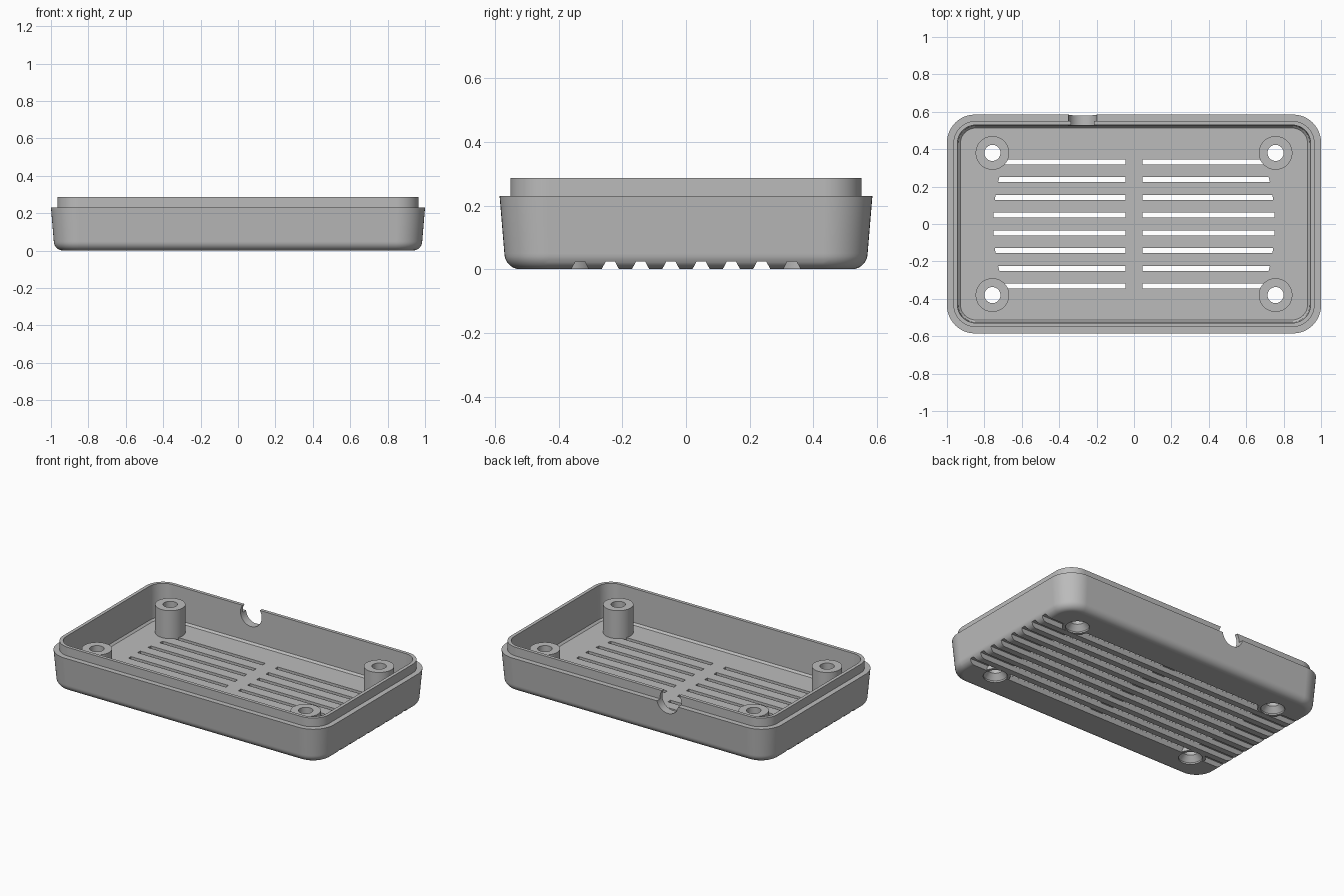
import bpy, bmesh, math

cube = bpy.data.objects.get("Cube")
if cube:
    bpy.data.objects.remove(cube, do_unlink=True)

grey = bpy.data.materials.new("grey plastic")
grey.use_nodes = True
grey.diffuse_color = (0.5, 0.5, 0.5, 1)
grey.node_tree.nodes["Principled BSDF"].inputs["Base Color"].default_value = (0.5, 0.5, 0.5, 1)


def finish(bm, name):
    bmesh.ops.recalc_face_normals(bm, faces=bm.faces[:])
    mesh = bpy.data.meshes.new(name)
    bm.to_mesh(mesh)
    bm.free()
    mesh.materials.append(grey)
    obj = bpy.data.objects.new(name, mesh)
    bpy.context.collection.objects.link(obj)
    return obj


def loft(bm, rings):
    """Skin a list of equal-length point rings and cap both ends."""
    loops = [[bm.verts.new(p) for p in ring] for ring in rings]
    n = len(loops[0])
    for a, b in zip(loops, loops[1:]):
        for i in range(n):
            j = (i + 1) % n
            bm.faces.new((a[i], a[j], b[j], b[i]))
    bm.faces.new(loops[0])
    bm.faces.new(loops[-1])


def rounded_ring(inset, z, radius, steps=12):
    ring = []
    for k, (sx, sy) in enumerate([(1, 1), (-1, 1), (-1, -1), (1, -1)]):
        cx = sx * (HALF_X - inset - radius)
        cy = sy * (HALF_Y - inset - radius)
        for i in range(steps + 1):
            a = math.pi / 2 * (k + i / steps)
            ring.append((cx + radius * math.cos(a), cy + radius * math.sin(a), z))
    return ring


def circle(x, y, z, r, n=40):
    return [(x + r * math.cos(2 * math.pi * i / n),
             y + r * math.sin(2 * math.pi * i / n), z) for i in range(n)]


def boolean(target, other, operation):
    mod = target.modifiers.new(operation, 'BOOLEAN')
    mod.operation = operation
    mod.solver = 'EXACT'
    mod.object = other
    bpy.context.view_layer.objects.active = target
    bpy.ops.object.modifier_apply(modifier=mod.name)
    bpy.data.objects.remove(other, do_unlink=True)


HALF_X, HALF_Y = 1.0, 0.585
FLOOR, RIM, LIP = 0.055, 0.23, 0.287
BOSSES = [(sx * 0.757, sy * 0.38) for sx in (-1, 1) for sy in (-1, 1)]
ROWS = [(i - 3.5) * 0.095 for i in range(8)]

# Tray: drafted wall with rounded base, stepped lip and open inside
rings = []
for i in range(9):
    a = math.pi / 2 * i / 8
    rings.append(rounded_ring(0.015 + 0.05 * (1 - math.sin(a)),
                              0.05 * (1 - math.cos(a)), 0.14 - 0.05 * (1 - math.sin(a))))
rings += [rounded_ring(0, RIM, 0.15), rounded_ring(0.034, RIM, 0.12),
          rounded_ring(0.034, LIP, 0.12), rounded_ring(0.056, LIP, 0.098),
          rounded_ring(0.06, FLOOR + 0.012, 0.094), rounded_ring(0.072, FLOOR, 0.082)]
bm = bmesh.new()
loft(bm, rings)
tray = finish(bm, "tray")

# Flared grooves along the whole underside
bm = bmesh.new()
for y in ROWS:
    loft(bm, [[(x, y - 0.038, -0.02), (x, y + 0.038, -0.02),
               (x, y + 0.014, 0.025), (x, y - 0.014, 0.025)] for x in (-1.1, 1.1)])
boolean(tray, finish(bm, "groove_cutter"), 'DIFFERENCE')

# Vent slots through the floor, outer ends following a shallow arc
bm = bmesh.new()
for y in ROWS:
    lo, hi = y - 0.0135, y + 0.0135
    for s in (-1, 1):
        plan = [(s * 0.045, lo), (s * (0.753 - 0.53 * lo * lo), lo),
                (s * (0.753 - 0.53 * hi * hi), hi), (s * 0.045, hi)]
        loft(bm, [[(px, py, z) for px, py in plan] for z in (0.02, 0.1)])
boolean(tray, finish(bm, "slot_cutter"), 'DIFFERENCE')

# Screw bosses
bm = bmesh.new()
for x, y in BOSSES:
    loft(bm, [circle(x, y, 0.001, 0.09), circle(x, y, 0.238, 0.09)])
boolean(tray, finish(bm, "bosses"), 'UNION')

# Screw holes, countersunk from below
bm = bmesh.new()
for x, y in BOSSES:
    loft(bm, [circle(x, y, -0.02, 0.072), circle(x, y, 0.01, 0.072),
              circle(x, y, 0.045, 0.043), circle(x, y, 0.3, 0.043)])
boolean(tray, finish(bm, "screw_hole_cutter"), 'DIFFERENCE')

# Round cable notch in the back wall
bm = bmesh.new()
loft(bm, [[(x, y, z) for x, z, _ in circle(-0.275, 0.242, 0, 0.077)] for y in (0.48, 0.7)])
boolean(tray, finish(bm, "notch_cutter"), 'DIFFERENCE')

# Smooth rounded surfaces, keep hard edges and flat faces clean
bpy.ops.object.select_all(action='DESELECT')
tray.select_set(True)
bpy.context.view_layer.objects.active = tray
bpy.ops.object.shade_smooth_by_angle(angle=math.radians(30))
weighted = tray.modifiers.new("flat_faces", 'WEIGHTED_NORMAL')
weighted.keep_sharp = True
